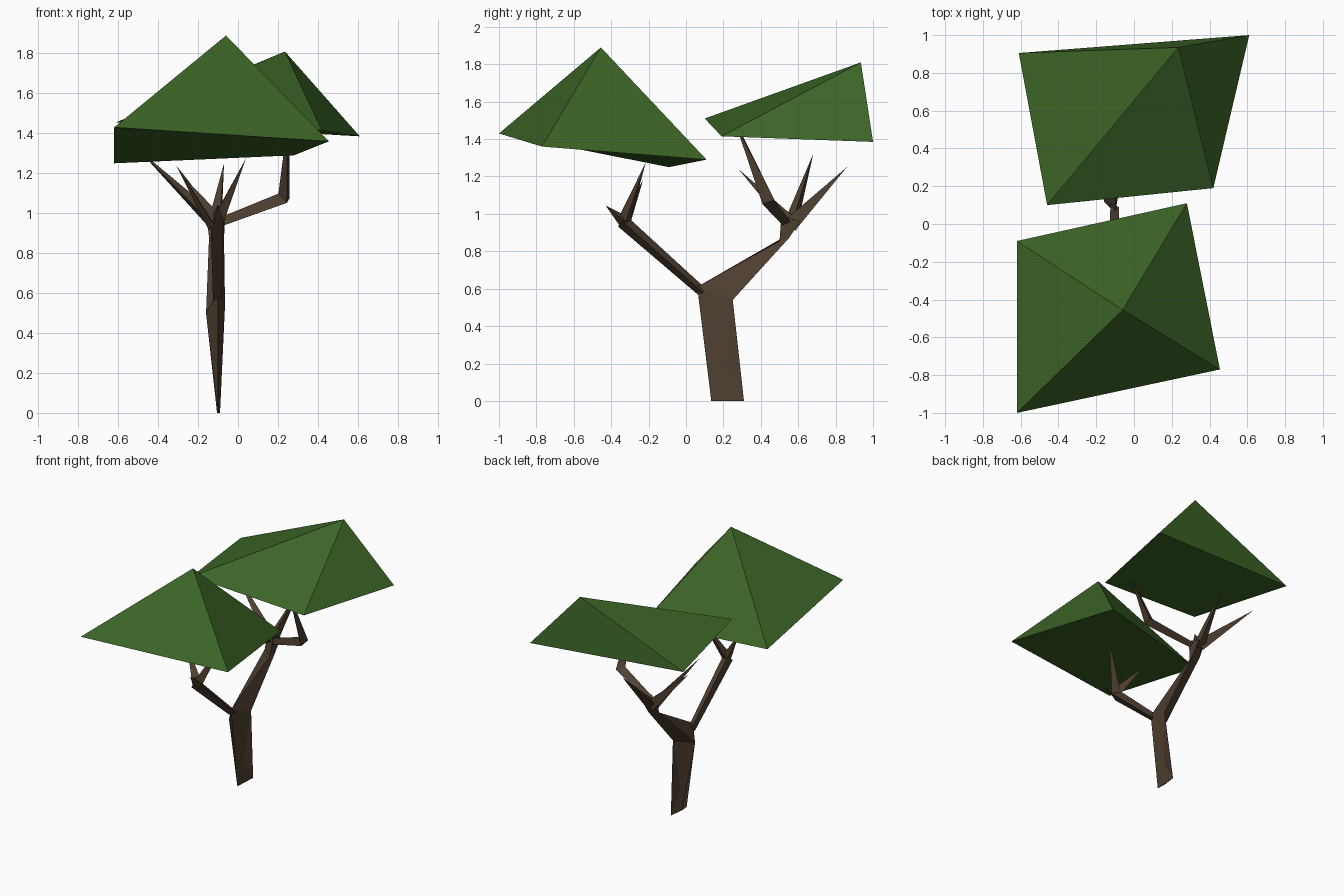
import bpy
import bmesh
from math import cos, sin, tau
from mathutils import Vector

cube = bpy.data.objects.get("Cube")
if cube:
    bpy.data.objects.remove(cube, do_unlink=True)


def make_material(name, color):
    material = bpy.data.materials.new(name)
    material.use_nodes = True
    material.diffuse_color = color
    material.node_tree.nodes["Principled BSDF"].inputs["Base Color"].default_value = color
    return material


leaf_green = make_material("leaf green", (0.045, 0.13, 0.02, 1))
bark_brown = make_material("bark brown", (0.08, 0.052, 0.032, 1))


def loft(name, rings, material):
    """Skin a list of rings; a ring with a single point becomes a sharp tip."""
    bm = bmesh.new()
    loops = [[bm.verts.new(point) for point in ring] for ring in rings]
    for lower, upper in zip(loops, loops[1:]):
        count = len(lower)
        for i in range(count):
            j = (i + 1) % count
            if len(upper) == 1:
                bm.faces.new((lower[i], lower[j], upper[0]))
            else:
                bm.faces.new((lower[i], lower[j], upper[j], upper[i]))
    for loop in (loops[0], loops[-1]):
        if len(loop) > 2:
            bm.faces.new(loop)
    bmesh.ops.recalc_face_normals(bm, faces=bm.faces)
    mesh = bpy.data.meshes.new(name)
    bm.to_mesh(mesh)
    bm.free()
    mesh.materials.append(material)
    obj = bpy.data.objects.new(name, mesh)
    bpy.context.collection.objects.link(obj)
    return obj


def limb(name, path):
    """Three-sided tapering limb along (x, y, z, radius) stations."""
    centres = [Vector(station[:3]) for station in path]
    rings = []
    for i, centre in enumerate(centres):
        before = centres[max(i - 1, 0)]
        after = centres[min(i + 1, len(centres) - 1)]
        turn = (after - before).to_track_quat("Z", "Y")
        radius = path[i][3]
        if radius == 0:
            rings.append([centre])
        else:
            angles = [tau * k / 3 for k in range(3)]
            rings.append([centre + turn @ Vector((cos(a), sin(a), 0)) * radius for a in angles])
    return loft(name, rings, bark_brown)


# Leaf canopies: lopsided pyramids with a closed underside
loft("front_canopy", [
    [(-0.62, -1, 1.43), (0.455, -0.77, 1.36), (0.28, 0.11, 1.29), (-0.62, -0.09, 1.25)],
    [(-0.06, -0.455, 1.89)],
], leaf_green)
loft("back_canopy", [
    [(-0.46, 0.1, 1.51), (0.42, 0.19, 1.415), (0.61, 1, 1.385), (-0.61, 0.905, 1.455)],
    [(0.235, 0.935, 1.81)],
], leaf_green)

# Blade-like trunk widening upward, continuing into the back branch and its hub
loft("trunk_and_back_branch", [
    [(-0.105, 0.2, 0), (-0.09, 0.31, 0), (-0.1, 0.135, 0)],
    [(-0.16, 0.12, 0.5), (-0.065, 0.25, 0.54), (-0.1, 0.06, 0.61)],
    [(-0.145, 0.53, 0.88), (-0.07, 0.55, 0.87), (-0.08, 0.5, 0.855)],
    [(-0.155, 0.56, 0.96), (-0.07, 0.61, 0.96), (-0.065, 0.51, 0.99)],
], bark_brown)

# Front branch and the twigs at its end
limb("front_branch", [(-0.11, 0.09, 0.58, 0.03), (-0.115, -0.34, 0.96, 0.042)])
front_twigs = {
    "front_twig_left": (0.04, -0.215, 1.275),
    "front_twig_right": (-0.27, -0.23, 1.18),
    "front_twig_stub": (-0.1, -0.43, 1.045),
}
for name, tip in front_twigs.items():
    limb(name, [(-0.11, -0.33, 0.96, 0.038), (*tip, 0)])

# Twigs spreading from the back hub
back_twigs = {
    "back_twig_rear": (-0.07, 0.86, 1.25),
    "back_twig_right": (-0.5, 0.68, 1.32),
    "back_twig_front": (-0.31, 0.28, 1.24),
}
for name, tip in back_twigs.items():
    limb(name, [(-0.11, 0.56, 0.94, 0.045), (*tip, 0)])

# Bent twig that carries the back canopy
limb("bent_twig", [
    (-0.1, 0.54, 0.95, 0.025),
    (0.235, 0.44, 1.075, 0.04),
    (0.25, 0.29, 1.43, 0.008),
])
